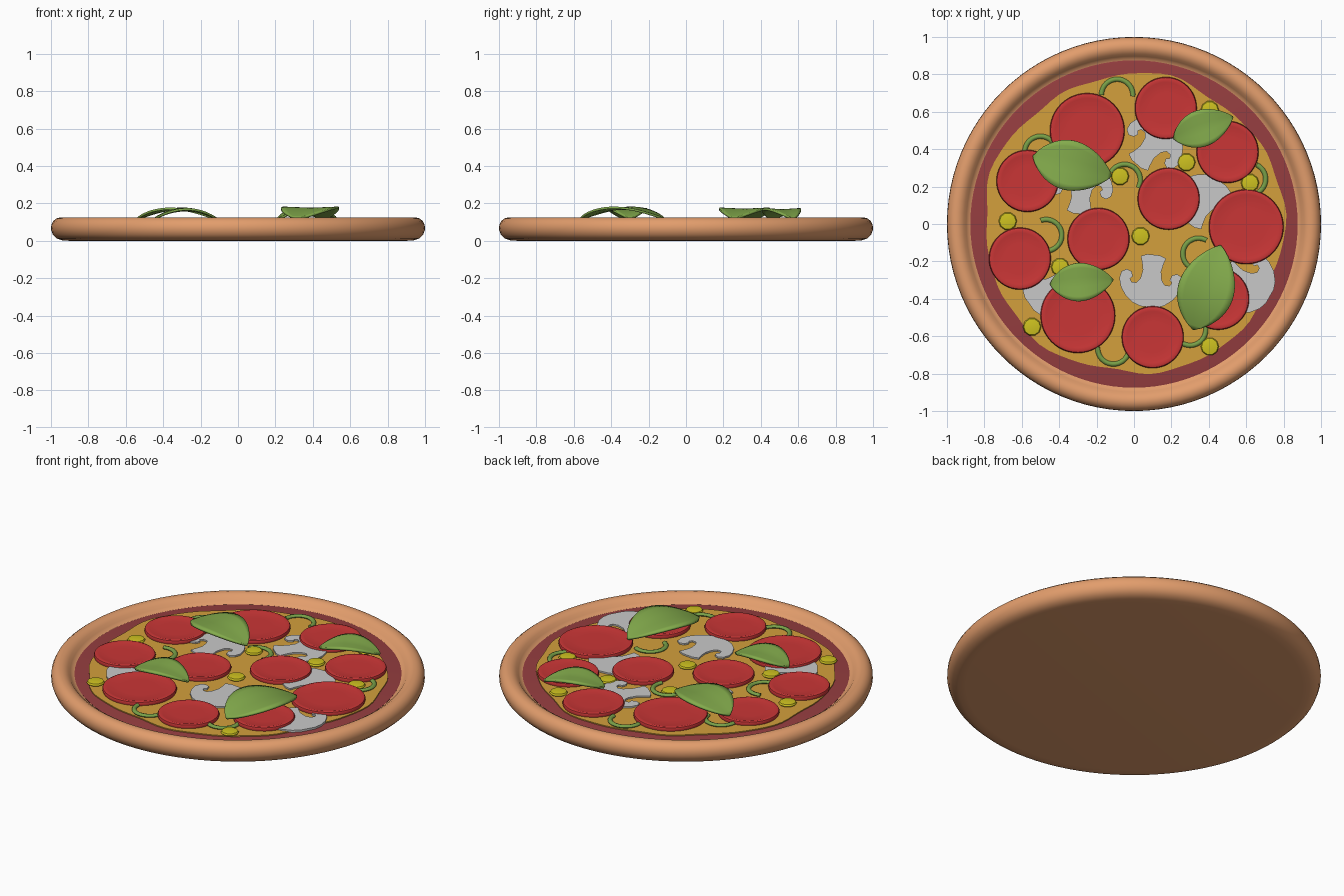
import bpy, bmesh, math
from math import sin, cos, pi, radians

if "Cube" in bpy.data.objects:
    bpy.data.objects.remove(bpy.data.objects["Cube"])


def material(name, r, g, b):
    lin = [(c / 255 / 12.92 if c < 10 else ((c / 255 + 0.055) / 1.055) ** 2.4) for c in (r, g, b)]
    m = bpy.data.materials.new(name)
    m.diffuse_color = (*lin, 1)
    m.use_nodes = True
    m.node_tree.nodes["Principled BSDF"].inputs["Base Color"].default_value = m.diffuse_color
    return m


CRUST = material("baked crust", 226, 157, 108)
SAUCE = material("tomato sauce", 150, 62, 64)
CHEESE = material("melted cheese", 211, 160, 60)
MEAT = material("pepperoni red", 202, 54, 54)
MUSH = material("mushroom grey", 201, 201, 201)
PEPPER = material("pepper green", 120, 160, 72)
LEAF = material("basil green", 131, 171, 76)
CORN = material("corn yellow", 206, 194, 32)


def finish(bm, name, mat, loc=(0, 0, 0), rot=0, angle=40):
    bmesh.ops.recalc_face_normals(bm, faces=bm.faces)
    me = bpy.data.meshes.new(name)
    bm.to_mesh(me)
    bm.free()
    me.materials.append(mat)
    ob = bpy.data.objects.new(name, me)
    bpy.context.collection.objects.link(ob)
    ob.location, ob.rotation_euler = loc, (0, 0, rot)
    bpy.ops.object.select_all(action='DESELECT')
    ob.select_set(True)
    bpy.context.view_layer.objects.active = ob
    bpy.ops.object.shade_smooth_by_angle(angle=radians(angle))
    return ob


def lathe(name, profile, segs, mat, loc=(0, 0, 0)):
    """Revolve (radius, z) points; first and last rings are capped."""
    bm = bmesh.new()
    rings = [[bm.verts.new((r * cos(2 * pi * i / segs), r * sin(2 * pi * i / segs), z))
              for i in range(segs)] for r, z in profile]
    for a, b in zip(rings, rings[1:]):
        for i in range(segs):
            j = (i + 1) % segs
            bm.faces.new((a[i], a[j], b[j], b[i]))
    bm.faces.new(rings[0])
    bm.faces.new(rings[-1])
    return finish(bm, name, mat, loc)


def slab(name, outline, z0, z1, mat, loc=(0, 0), rot=0):
    bm = bmesh.new()
    face = bm.faces.new([bm.verts.new((x, y, z0)) for x, y in outline])
    top = bmesh.ops.extrude_face_region(bm, geom=[face])
    for v in top["geom"]:
        if isinstance(v, bmesh.types.BMVert):
            v.co.z = z1
    return finish(bm, name, mat, (*loc, 0), rot)


# Crust: flat base with a rounded raised rim
lathe("crust", [(0.90, 0.0), (0.94, 0.003), (0.97, 0.013), (0.99, 0.033), (1.0, 0.06), (0.998, 0.085),
                (0.988, 0.106), (0.97, 0.12), (0.95, 0.125), (0.93, 0.122), (0.91, 0.11),
                (0.897, 0.094), (0.885, 0.083), (0.865, 0.076)], 96, CRUST)

# Sauce layer and wavy cheese layer
lathe("sauce", [(0.87, 0.07), (0.875, 0.081), (0.865, 0.083)], 96, SAUCE)
wavy = []
for i in range(90):
    a = 2 * pi * i / 90
    r = 0.80 + 0.011 * sin(5 * a + 0.6) + 0.008 * sin(9 * a + 2) + 0.004 * sin(16 * a)
    wavy.append((r * cos(a), r * sin(a)))
slab("cheese", wavy, 0.078, 0.089, CHEESE)

# Pepperoni slices with a rounded edge and slightly dished top
BIG, SMALL = 0.2, 0.166
for x, y, r in [(-0.25, 0.5, BIG), (0.17, 0.62, SMALL), (0.5, 0.385, SMALL), (-0.57, 0.23, SMALL),
                (0.185, 0.135, SMALL), (-0.19, -0.08, SMALL), (0.6, -0.015, BIG), (-0.61, -0.185, SMALL),
                (-0.3, -0.49, BIG), (0.1, -0.605, SMALL), (0.45, -0.4, SMALL)]:
    lathe("pepperoni", [(r - 0.004, 0.086), (r, 0.1), (r - 0.004, 0.109), (r - 0.014, 0.113),
                        (r - 0.028, 0.109), (r * 0.5, 0.108)], 48, MEAT, (x, y, 0))

# Mushroom slices: mirrored half outline, cap pointing along +y
half = [(0.25, 0.79), (0.5, 0.7), (0.75, 0.5), (0.92, 0.25), (1.0, -0.02), (0.95, -0.24), (0.8, -0.33),
        (0.64, -0.27), (0.58, -0.12), (0.66, -0.04), (0.6, 0.06), (0.45, 0.06), (0.34, -0.08),
        (0.29, -0.35), (0.34, -0.6), (0.4, -0.78), (0.2, -0.86)]
S = 0.17
cap = [(x * S, y * S) for x, y in half]
cap += [(-x, y) for x, y in reversed(cap)]
for x, y, d in [(0.11, 0.43, 49), (-0.28, 0.2, 85), (0.38, 0.12, 55), (0.09, -0.31, 264),
                (0.61, -0.32, -30), (-0.45, -0.35, 215)]:
    slab("mushroom_slice", cap, 0.086, 0.098, MUSH, (x, y), radians(d - 90))

# Pepper strips: bent tubes
for x, y, a0, a1 in [(-0.09, 0.69, -5, 180), (-0.5, 0.385, 0, 185), (-0.05, 0.235, -30, 150),
                     (-0.47, -0.06, -80, 110), (0.62, 0.24, -100, 65), (0.345, -0.16, 60, 240),
                     (0.3, -0.565, -130, 25), (-0.11, -0.665, 175, 360)]:
    bm = bmesh.new()
    rings = []
    for i in range(21):
        a = radians(a0 + (a1 - a0) * i / 20)
        ring = []
        for k in range(8):
            t = 2 * pi * k / 8
            r = 0.084 + 0.013 * cos(t)
            ring.append(bm.verts.new((r * cos(a), r * sin(a), 0.094 + 0.011 * sin(t))))
        rings.append(ring)
    for a, b in zip(rings, rings[1:]):
        for k in range(8):
            bm.faces.new((a[k], a[k - 1], b[k - 1], b[k]))
    bm.faces.new(rings[0])
    bm.faces.new(rings[-1])
    finish(bm, "pepper_strip", PEPPER, (x, y, 0), angle=50)

# Corn kernels
for x, y in [(-0.075, 0.255), (0.28, 0.33), (-0.675, 0.015), (0.035, -0.065), (-0.395, -0.23),
             (-0.545, -0.55), (0.405, -0.655), (0.62, 0.22), (0.405, 0.61)]:
    lathe("corn_kernel", [(0.042, 0.086), (0.049, 0.094), (0.044, 0.103), (0.025, 0.106)], 10, CORN, (x, y, 0))

# Basil leaves: pointed, arched along their length
N, M = 20, 8
for x, y, length, hw, d, arch in [(-0.33, 0.31, 0.43, 0.133, -14, 0.055), (0.37, 0.515, 0.335, 0.098, 20, 0.052),
                                  (-0.28, -0.31, 0.335, 0.102, 4, 0.052), (0.39, -0.34, 0.47, 0.15, 72, 0.06)]:
    bm = bmesh.new()
    rows = []
    for i in range(N + 1):
        t = -1 + 2 * i / N
        w = hw * max(0.03, (1 - t * t) ** 0.8 * (1 - 0.12 * t))
        rows.append([bm.verts.new((t * length / 2, w * (2 * j / M - 1),
                                   0.117 + arch * (1 - t * t) - 0.006 * (1 - abs(2 * j / M - 1)) * (1 - t * t)))
                     for j in range(M + 1)])
    for a, b in zip(rows, rows[1:]):
        for j in range(M):
            bm.faces.new((a[j], b[j], b[j + 1], a[j + 1]))
    leaf = finish(bm, "basil_leaf", LEAF, (x, y, 0), radians(d))
    mod = leaf.modifiers.new("thickness", 'SOLIDIFY')
    mod.thickness, mod.offset = 0.012, 0
